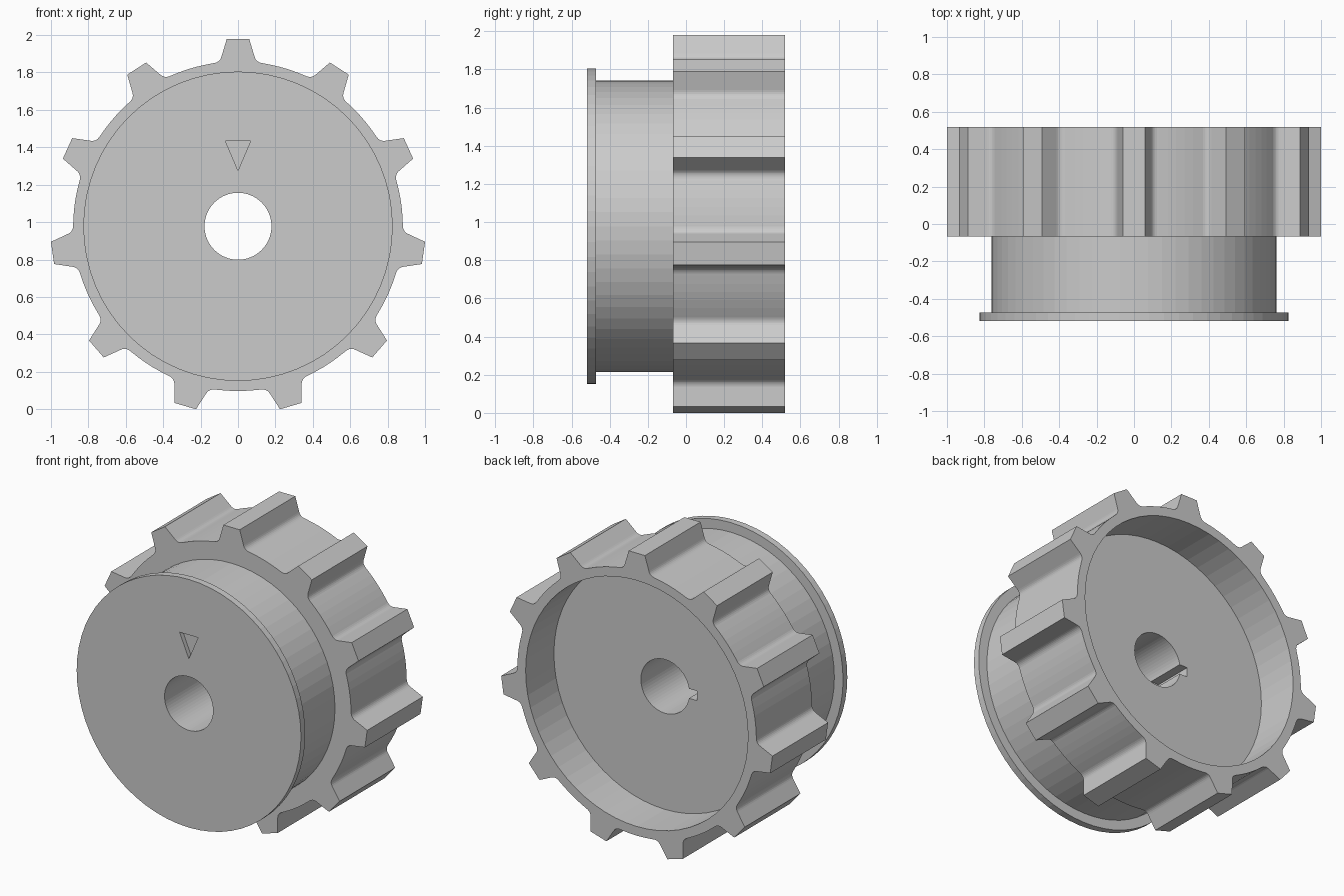
import bpy, bmesh
from math import sin, cos, pi, tau, atan2

if "Cube" in bpy.data.objects:
    bpy.data.objects.remove(bpy.data.objects["Cube"])

ZC = 0.978            # axle height
TEETH = 11
BACK, FRONT = 0.518, -0.518


def prism(name, pts, y0, y1):
    """Extrude an outline of (x, z) points, relative to the axle, along y."""
    bm = bmesh.new()
    face = bm.faces.new([bm.verts.new((x, y0, z + ZC)) for x, z in pts])
    ext = bmesh.ops.extrude_face_region(bm, geom=[face])
    for v in ext["geom"]:
        if isinstance(v, bmesh.types.BMVert):
            v.co.y = y1
    bmesh.ops.recalc_face_normals(bm, faces=bm.faces[:])
    mesh = bpy.data.meshes.new(name)
    bm.to_mesh(mesh)
    bm.free()
    ob = bpy.data.objects.new(name, mesh)
    bpy.context.collection.objects.link(ob)
    return ob


def circle(r, n=64):
    return [(r * sin(tau * i / n), r * cos(tau * i / n)) for i in range(n)]


def combine(target, other, op):
    """Apply a boolean and remove the helper."""
    other.hide_render = True
    mod = target.modifiers.new(op, 'BOOLEAN')
    mod.operation, mod.object, mod.solver = op, other, 'EXACT'
    bpy.context.view_layer.objects.active = target
    bpy.ops.object.modifier_apply(modifier=mod.name)
    bpy.data.objects.remove(other)


# Toothed outline: half a tooth with a filleted foot, mirrored, then root arc
ROOT = 0.881
p0, p1, p2 = (0.089, 0.905), (0.098, 0.875), (0.135, 0.871)
fillet = []
for i in range(7):
    t = i / 6
    fillet.append(tuple((1 - t) ** 2 * a + 2 * t * (1 - t) * b + t * t * c
                        for a, b, c in zip(p0, p1, p2)))
half = [(0.06, 1.002)] + fillet
tooth = [(-u, r) for u, r in reversed(half)] + half
foot = atan2(p2[0], p2[1])
pitch = tau / TEETH
outline = []
for k in range(TEETH):
    a = k * pitch
    outline += [(u * cos(a) + r * sin(a), r * cos(a) - u * sin(a)) for u, r in tooth]
    for j in range(1, 5):
        b = a + foot + (pitch - 2 * foot) * j / 5
        outline.append((ROOT * sin(b), ROOT * cos(b)))

# Toothed ring with the drum and end flange joined to it
wheel = prism("toothed_wheel", outline, -0.068, BACK)
drum = prism("drum", circle(0.763), -0.50, 0.0)
combine(drum, prism("flange", circle(0.827), FRONT, -0.473), 'UNION')
combine(wheel, drum, 'UNION')

# Rear recess, axle bore, blind keyway and triangular mark
combine(wheel, prism("recess", circle(0.82), 0.22, 0.7), 'DIFFERENCE')
combine(wheel, prism("bore", circle(0.179), -0.7, 0.7), 'DIFFERENCE')
combine(wheel, prism("keyway", [(-0.235, -0.032), (-0.235, 0.032), (-0.1, 0.032), (-0.1, -0.032)],
                     -0.05, 0.4), 'DIFFERENCE')
combine(wheel, prism("mark", [(-0.068, 0.457), (0.068, 0.457), (0, 0.298)],
                     -0.6, FRONT + 0.03), 'DIFFERENCE')
